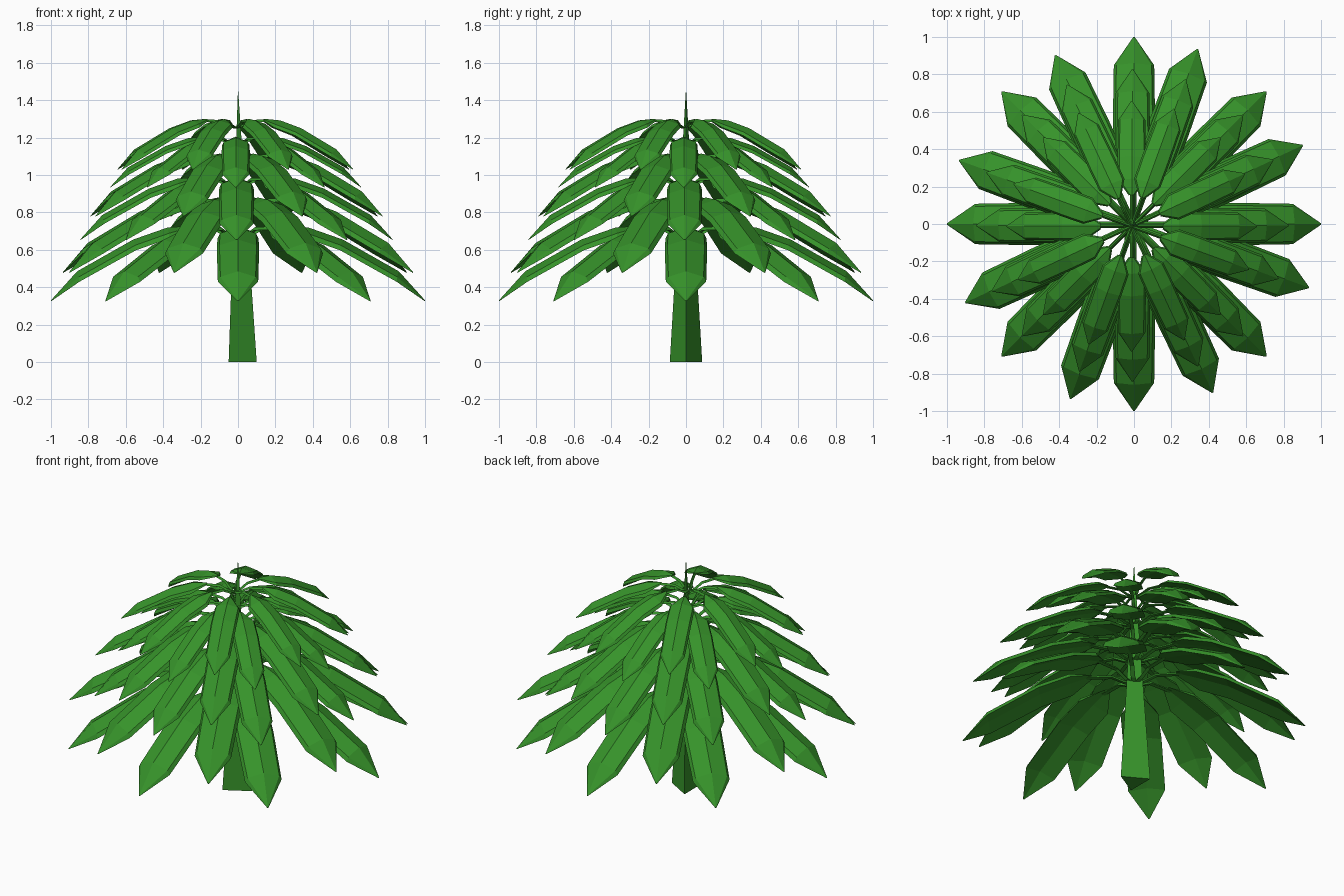
import bpy, bmesh, math
from mathutils import Vector, Matrix

if "Cube" in bpy.data.objects:
    bpy.data.objects.remove(bpy.data.objects["Cube"])

green = bpy.data.materials.new("leaf_green")
green.diffuse_color = (0.037, 0.29, 0.023, 1)
green.use_nodes = True
green.node_tree.nodes["Principled BSDF"].inputs["Base Color"].default_value = green.diffuse_color


def finish(bm, name):
    bmesh.ops.recalc_face_normals(bm, faces=bm.faces[:])
    me = bpy.data.meshes.new(name)
    bm.to_mesh(me)
    bm.free()
    me.materials.append(green)
    ob = bpy.data.objects.new(name, me)
    bpy.context.collection.objects.link(ob)


def loft(bm, rings, mat):
    # skin closed rings together and cap both ends
    vs = [[bm.verts.new(mat @ Vector(p)) for p in r] for r in rings]
    n = len(vs[0])
    for a, b in zip(vs, vs[1:]):
        for i in range(n):
            j = (i + 1) % n
            bm.faces.new((a[i], a[j], b[j], b[i]))
    bm.faces.new(vs[0])
    bm.faces.new(vs[-1])


# leaf stations: distance out, ridge height, half width
BLADE = [(0.25, 0.0, 0.025), (0.38, -0.012, 0.11), (0.56, -0.075, 0.113),
         (0.86, -0.245, 0.108), (1.0, -0.40, 0.004)]
# stem stations: distance out, height
STEM = [(0.0, -0.06), (0.06, -0.045), (0.13, -0.008), (0.28, -0.005)]


def blade_ring(r, z, w):
    k = w / 0.11
    t = max(w - 0.014, w * 0.5)
    return [(r, 0, z), (r - 0.01 * k, t, z - 0.03 * k), (r - 0.012 * k, w, z - 0.055 * k - 0.002),
            (r - 0.01 * k, 0, z - 0.035 * k - 0.004),
            (r - 0.012 * k, -w, z - 0.055 * k - 0.002), (r - 0.01 * k, -t, z - 0.03 * k)]


def stem_ring(r, z):
    return [(r, 0, z), (r, 0.013, z - 0.018), (r, -0.013, z - 0.018)]


def tier(name, height, size, turn, shift):
    bm = bmesh.new()
    for i in range(8):
        mat = (Matrix.Translation((shift, shift, height))
               @ Matrix.Rotation(math.radians(turn + 45 * i), 4, 'Z')
               @ Matrix.Scale(size, 4))
        loft(bm, [blade_ring(*s) for s in BLADE], mat)
        loft(bm, [stem_ring(*s) for s in STEM], mat)
    finish(bm, name)


# leaf tiers, alternately turned
TIERS = [(0.73, 1.0, 0, 0), (0.88, 0.995, 25, 0), (0.99, 0.835, 0, -0.008),
         (1.115, 0.83, 25, -0.008), (1.205, 0.67, 0, -0.012), (1.30, 0.67, 25, -0.014)]
for i, t in enumerate(TIERS):
    tier("leaf_tier_%d" % (i + 1), *t)

# three-sided tapering trunk
bm = bmesh.new()
tip = bm.verts.new((0, 0, 1.465))
base = [bm.verts.new((0.1 * math.cos(a), 0.1 * math.sin(a), 0))
        for a in (0, math.tau / 3, 2 * math.tau / 3)]
for i in range(3):
    bm.faces.new((base[i], base[(i + 1) % 3], tip))
bm.faces.new(base[::-1])
finish(bm, "trunk")
